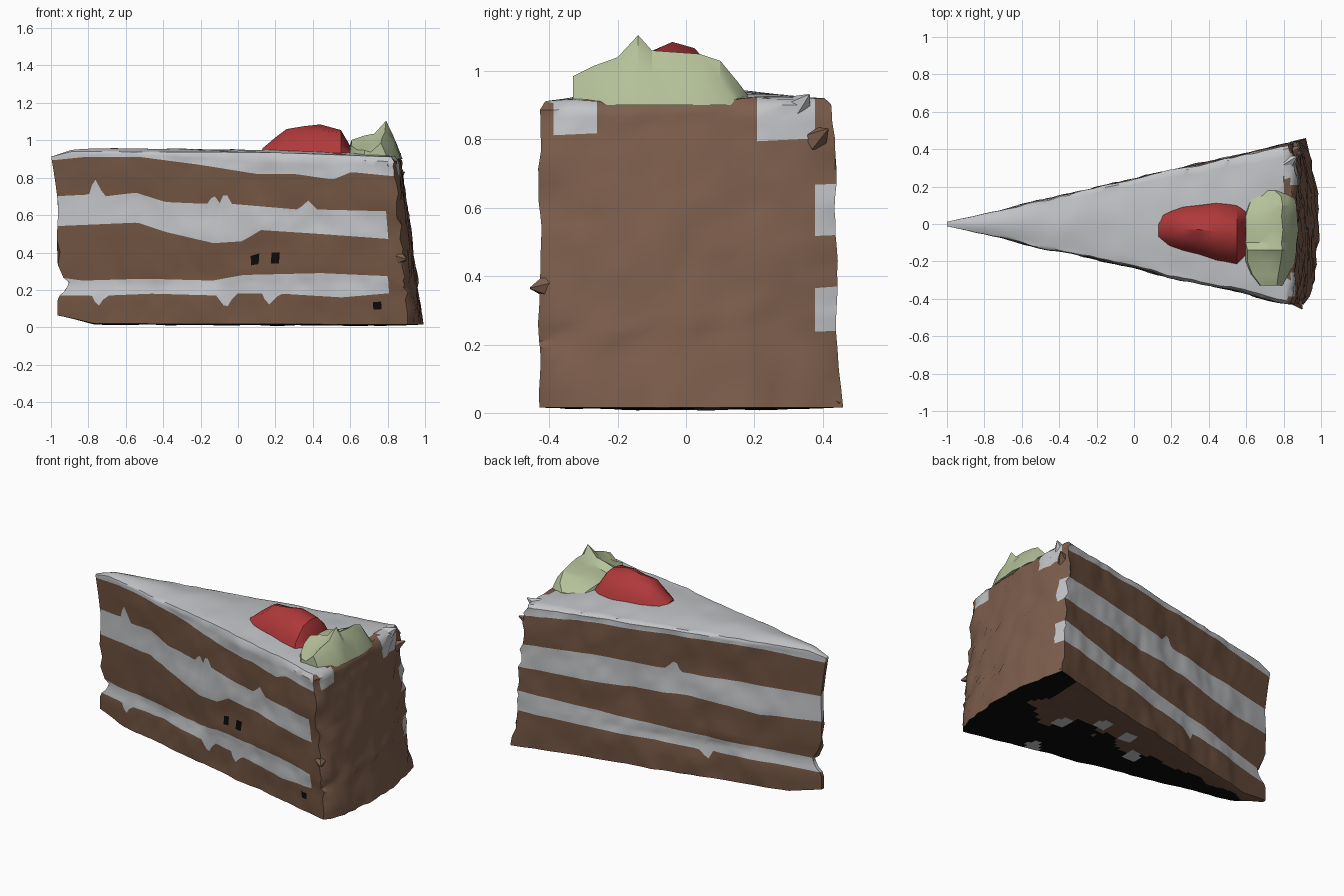
import bpy, bmesh, math, random
from mathutils import Vector, noise

if "Cube" in bpy.data.objects:
    bpy.data.objects.remove(bpy.data.objects["Cube"])

random.seed(4)

def mat(name, r, g, b):
    m = bpy.data.materials.new(name)
    m.diffuse_color = (r, g, b, 1)
    m.use_nodes = True
    m.node_tree.nodes["Principled BSDF"].inputs["Base Color"].default_value = m.diffuse_color
    return m

SPONGE = mat("sponge brown", 0.165, 0.088, 0.054)
CREAM = mat("cream white", 0.54, 0.55, 0.57)
CRUST = mat("crust brown", 0.205, 0.112, 0.073)
DARK = mat("dark base", 0.003, 0.003, 0.003)
RED = mat("berry red", 0.43, 0.04, 0.042)
GREEN = mat("pale green", 0.46, 0.53, 0.32)

def finish(bm, name, mats, angle=None):
    bmesh.ops.recalc_face_normals(bm, faces=bm.faces)
    me = bpy.data.meshes.new(name)
    bm.to_mesh(me)
    bm.free()
    for m in mats:
        me.materials.append(m)
    ob = bpy.data.objects.new(name, me)
    bpy.context.collection.objects.link(ob)
    if angle:
        bpy.ops.object.select_all(action='DESELECT')
        ob.select_set(True)
        bpy.context.view_layer.objects.active = ob
        bpy.ops.object.shade_smooth_by_angle(angle=math.radians(angle))
    return ob

def interp(pts, x):
    if x <= pts[0][0]:
        return pts[0][1]
    for (a, p), (b, q) in zip(pts, pts[1:]):
        if x <= b:
            return p + (q - p) * (x - a) / (b - a)
    return pts[-1][1]

# layer boundaries along each side, from tip to outer edge
BASE = [(-1, .07), (-.9, .05), (-.78, .02), (.9, .015)]
FRONT = [
    BASE,
    [(-1, .17), (-.8, .17), (-.76, .11), (-.72, .17), (-.5, .18), (-.15, .17),
     (-.1, .10), (-.05, .18), (.08, .18), (.12, .12), (.18, .18), (.5, .16), (.83, .19)],
    [(-1, .27), (-.9, .25), (-.55, .26), (-.2, .25), (0, .28), (.4, .29), (.83, .27)],
    [(-1, .54), (-.55, .56), (-.4, .51), (-.15, .45), (0, .46), (.1, .52), (.4, .50), (.8, .47)],
    [(-1, .70), (-.8, .71), (-.76, .80), (-.72, .70), (-.55, .72), (-.4, .67), (-.18, .66),
     (-.14, .71), (-.11, .66), (-.08, .73), (-.05, .66), (.3, .63), (.36, .68), (.4, .63), (.8, .62)],
    [(-1, .89), (-.8, .91), (-.5, .91), (-.2, .87), (.1, .82), (.3, .82), (.5, .79), (.6, .83), (.8, .81)],
    [(-1, .905), (-.86, .94), (.2, .935), (.85, .91)],
]
REAR = [
    BASE,
    [(-1, .17), (-.34, .19), (-.3, .13), (-.26, .19), (.3, .21), (.83, .24)],
    [(-1, .25), (-.5, .27), (-.1, .29), (.4, .33), (.83, .37)],
    [(-1, .50), (-.6, .48), (-.2, .52), (.3, .51), (.83, .52)],
    [(-1, .66), (-.5, .66), (-.12, .66), (-.08, .73), (-.03, .67), (.4, .68), (.83, .67)],
    [(-1, .88), (-.5, .90), (0, .89), (.5, .88), (.83, .85)],
    [(-1, .905), (-.86, .94), (.2, .93), (.85, .92)],
]
TIP = [(.06, -.965), (.16, -.965), (.2, -.92), (.25, -.9), (.28, -.97), (.31, -.94), (.35, -.98),
       (.4, -.95), (.45, -.97), (.65, -.96), (.8, -.98), (.92, -1.0)]
SPOTS = [(-.62, .47), (.09, .37), (.2, .38), (.75, .11)]
N, M, K = 84, 20, 4          # columns on a side, columns on the crust, rows per layer
R = 6 * K

# slice body: columns run front side, crust, rear side
cols = [('f', i / N) for i in range(N + 1)] + [('c', j / M) for j in range(1, M)] \
     + [('r', 1 - i / N) for i in range(N + 1)]

def heights(kind, t):
    x = -.97 + 1.8 * t
    if kind == 'f':
        return [interp(p, x) for p in FRONT]
    if kind == 'r':
        return [interp(p, x) for p in REAR]
    return [a + (b - a) * t for a, b in zip(heights('f', 1), heights('r', 1))]

def point(kind, t, row):
    h = heights(kind, t)
    k, f = min(row // K, 5), row / K - min(row // K, 5)
    z = h[k] + (h[k + 1] - h[k]) * f
    s = max(0, 1 - z / .93)
    xc = .83 + .08 * s
    inset = .02 if row == R else 0
    if kind == 'c':
        v = Vector((xc + (.035 + .04 * s) * math.sin(math.pi * t) ** .5 - inset,
                    -.43 + .85 * t, z))
        n = noise.noise(v * 9)
        v.x += .014 * n + random.uniform(-.006, .006)
        v.z += .012 * noise.noise(v * 12) if row == R else 0
    else:
        tip = interp(TIP, z)
        side = -1 if kind == 'f' else 1
        y = .012 + (.418 + (.02 * s if side > 0 else 0)) * t - inset * t
        v = Vector((tip + (xc - tip) * t, side * y, z))
        v.y += side * min(1, t * 5) * (.014 * noise.noise(v * 5) + .007 * noise.noise(v * 14))
        if t > .97:
            v.x += random.uniform(-.012, .015)
    return v

bm = bmesh.new()
grid = [[bm.verts.new(point(k, t, r)) for r in range(R + 1)] for k, t in cols]
C = len(cols)
for c in range(C):
    d = (c + 1) % C
    for r in range(R):
        f = bm.faces.new((grid[c][r], grid[d][r], grid[d][r + 1], grid[c][r + 1]))
        p, layer = f.calc_center_median(), r // K
        f.material_index = 1 if layer % 2 else 0
        if cols[c][0] == 'f' and p.x > .8 and layer < 5:
            f.material_index = 0
        if cols[c][0] == 'c' or c == N:
            f.material_index = 2
            if p.z > .82 + .05 * noise.noise(p * 8) and (-.39 < p.y < -.24 or .2 < p.y < .36):
                f.material_index = 1
            if p.y > .37 and layer in (1, 3):
                f.material_index = 1
        if cols[c][0] == 'f' and any(math.hypot(p.x - a, p.z - b) < .024 for a, b in SPOTS):
            f.material_index = 3

# closing surfaces: domed cream top and patchy underside
def cap(row, bulge, rule):
    rows = []
    for i in range(N + 1):
        a, b = grid[i][row], grid[C - 1 - i][row]
        line = [a]
        for j in range(1, M):
            if i == N:
                line.append(grid[N + j][row])
                continue
            p = a.co.lerp(b.co, j / M)
            p.z += bulge * math.sin(math.pi * j / M) * min(1, i / 10) * min(1, (N - i) / 6)
            p.z += .006 * noise.noise(p * 7) * min(1, i / 20)
            p.z = max(p.z, 0)
            line.append(bm.verts.new(p))
        rows.append(line + [b])
    for i in range(N):
        for j in range(M):
            f = bm.faces.new((rows[i][j], rows[i + 1][j], rows[i + 1][j + 1], rows[i][j + 1]))
            f.material_index = rule(f.calc_center_median())

def top_rule(p):
    return 2 if p.x > .82 + .05 * noise.noise(p * 11) and abs(p.y) < .3 else 1

def base_rule(p):
    n = noise.noise(Vector((p.x * 4, p.y * 4, 2)))
    if any(math.hypot(p.x - a, p.y - b) < .05 for a, b in
           [(.55, .02), (.35, .14), (.15, .12), (.5, -.3), (0, -.02)]):
        return 1
    return 3 if p.y < .02 + .16 * n or p.x > .8 + .1 * n else 0

cap(R, .018, top_rule)
cap(0, -.006, base_rule)
finish(bm, "cake_slice", [SPONGE, CREAM, CRUST, DARK], 40)

# lofted lumps for the toppings: stations (position, low, high, top height)
def lump(name, stations, section, base, along_y, m, angle, jitter):
    bm = bmesh.new()
    rings = []
    for s, lo, hi, top in stations:
        ring = []
        for u, h in section:
            a = lo + (hi - lo) * u
            z = base + (top - base) * h + (random.uniform(-jitter, jitter) if 0 < h < 1 else 0)
            ring.append(bm.verts.new((a, s, z) if along_y else (s, a, z)))
        rings.append(ring)
    n = len(section)
    for a, b in zip(rings, rings[1:]):
        for i in range(n):
            j = (i + 1) % n
            bm.faces.new((a[i], a[j], b[j], b[i]))
    bm.faces.new(rings[0])
    bm.faces.new(rings[-1])
    finish(bm, name, [m], angle)

lump("strawberry",
     [(.13, -.10, .05, .955), (.2, -.13, .08, 1.015), (.26, -.15, .10, 1.06), (.35, -.17, .11, 1.075),
      (.44, -.20, .12, 1.085), (.55, -.22, .11, 1.055), (.6, -.18, .08, .97)],
     [(0, 0), (.06, .4), (.28, .85), (.5, 1), (.7, .9), (.92, .5), (1, 0)],
     .91, False, RED, 35, .008)

lump("leafy_garnish",
     [(-.33, .67, .80, .985), (-.27, .62, .83, 1.015), (-.2, .59, .86, 1.04), (-.14, .59, .87, 1.105),
      (-.10, .58, .87, 1.06), (-.03, .58, .88, 1.055), (.04, .58, .87, 1.05), (.1, .60, .87, 1.03),
      (.15, .62, .85, .97), (.18, .65, .79, .93)],
     [(0, 0), (.06, .45), (.3, .55), (.5, .72), (.72, 1), (.88, .6), (1, 0)],
     .9, True, GREEN, 30, .012)

# ragged crumbs at the outer corners
def crumb(name, p, tip, r, m):
    bm = bmesh.new()
    p, tip = Vector(p), Vector(tip)
    ret = bmesh.ops.create_cone(bm, cap_ends=True, segments=5, radius1=r, radius2=.003, depth=(tip - p).length)
    rot = (tip - p).to_track_quat('Z', 'Y')
    for v in ret['verts']:
        v.co = rot @ v.co + (p + tip) / 2
    finish(bm, name, [m])

crumb("cream_peak", (.82, .33, .89), (.87, .36, .93), .045, CREAM)
crumb("crust_crumb_top", (.84, .38, .80), (.89, .415, .83), .04, CRUST)
crumb("crust_crumb_side", (.87, -.41, .37), (.9, -.455, .365), .035, CRUST)
crumb("crust_crumb_base", (.88, .40, .05), (.92, .45, .03), .04, CRUST)
